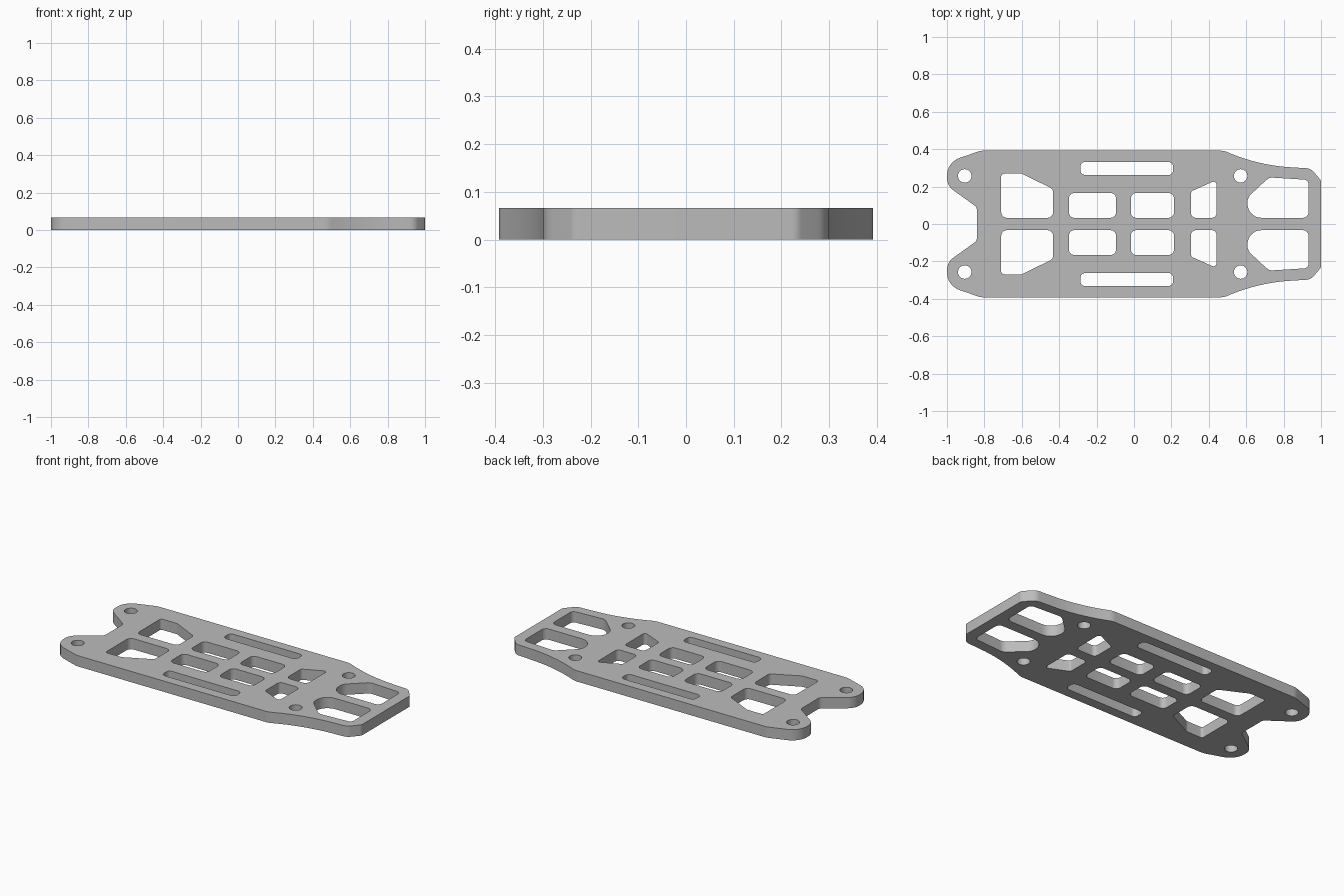
import bpy
import bmesh
from math import cos, sin, pi, tan
from mathutils import Vector

THICKNESS = 0.066

if "Cube" in bpy.data.objects:
    bpy.data.objects.remove(bpy.data.objects["Cube"], do_unlink=True)


def rounded(corners, steps=8):
    """Turn (x, y, radius) corners into a closed loop with filleted corners."""
    loop = []
    for i, (x, y, r) in enumerate(corners):
        p = Vector((x, y))
        a = (Vector(corners[i - 1][:2]) - p).normalized()
        b = (Vector(corners[(i + 1) % len(corners)][:2]) - p).normalized()
        half = a.angle(b) / 2
        centre = p + (a + b).normalized() * (r / sin(half))
        start = p + a * (r / tan(half)) - centre
        end = p + b * (r / tan(half)) - centre
        sweep = pi - 2 * half
        for k in range(steps + 1):
            t = k / steps
            loop.append(centre + (start * sin((1 - t) * sweep) + end * sin(t * sweep)) / sin(sweep))
    return loop


def box(x0, x1, y0, y1, r):
    return rounded([(x0, y0, r), (x1, y0, r), (x1, y1, r), (x0, y1, r)])


def circle(x, y, r, n=32):
    return [Vector((x + r * cos(2 * pi * k / n), y + r * sin(2 * pi * k / n))) for k in range(n)]


# Outer outline: half given from the notch to the straight end, then mirrored
half_outline = [
    (-0.84, 0.09, 0.03), (-1.0, 0.205, 0.08), (-1.0, 0.33, 0.1), (-0.82, 0.392, 0.1),
    (0.48, 0.392, 0.1), (0.67, 0.313, 1.0), (0.945, 0.297, 0.06), (1.0, 0.233, 0.03),
]
outline = rounded(half_outline + [(x, -y, r) for x, y, r in reversed(half_outline)])

# Openings on one side of the centre rib
openings = [
    rounded([(-0.71, 0.033, 0.03), (-0.433, 0.033, 0.03), (-0.433, 0.187, 0.025),
             (-0.6, 0.269, 0.03), (-0.71, 0.269, 0.015)]),
    box(-0.348, -0.096, 0.033, 0.166, 0.03),
    box(-0.017, 0.214, 0.033, 0.166, 0.03),
    rounded([(0.305, 0.033, 0.025), (0.441, 0.033, 0.025),
             (0.441, 0.235, 0.016), (0.305, 0.174, 0.018)]),
    rounded([(0.607, 0.033, 0.075), (0.607, 0.142, 0.06), (0.722, 0.249, 0.05),
             (0.933, 0.236, 0.025), (0.933, 0.033, 0.03)]),
    box(-0.286, 0.209, 0.262, 0.332, 0.025),
    circle(-0.905, 0.257, 0.036),
    circle(0.57, 0.257, 0.036),
]
mirrored = [[Vector((p.x, -p.y)) for p in loop] for loop in openings]

# Filled flat curve with holes, extruded to the plate thickness
curve = bpy.data.curves.new("plate_profile", "CURVE")
curve.dimensions = "2D"
curve.fill_mode = "BOTH"
curve.extrude = THICKNESS / 2
for loop in [outline] + openings + mirrored:
    spline = curve.splines.new("POLY")
    spline.points.add(len(loop) - 1)
    for point, p in zip(spline.points, loop):
        point.co = (p.x, p.y, 0, 1)
    spline.use_cyclic_u = True

plate = bpy.data.objects.new("chassis_plate", curve)
bpy.context.collection.objects.link(plate)
bpy.ops.object.select_all(action="DESELECT")
plate.select_set(True)
bpy.context.view_layer.objects.active = plate
bpy.ops.object.convert(target="MESH")
plate = bpy.context.view_layer.objects.active

# Weld caps to walls and stand the plate on the ground
bm = bmesh.new()
bm.from_mesh(plate.data)
bmesh.ops.remove_doubles(bm, verts=bm.verts, dist=0.0001)
bmesh.ops.translate(bm, verts=bm.verts, vec=(0, 0, THICKNESS / 2))
bmesh.ops.recalc_face_normals(bm, faces=bm.faces)
bm.to_mesh(plate.data)
bm.free()

# Single grey finish
grey = bpy.data.materials.new("plate_grey")
grey.use_nodes = True
color = (0.5, 0.5, 0.5, 1)
grey.diffuse_color = color
grey.node_tree.nodes["Principled BSDF"].inputs["Base Color"].default_value = color
plate.data.materials.clear()
plate.data.materials.append(grey)
bpy.ops.object.shade_smooth_by_angle(angle=pi / 6)
